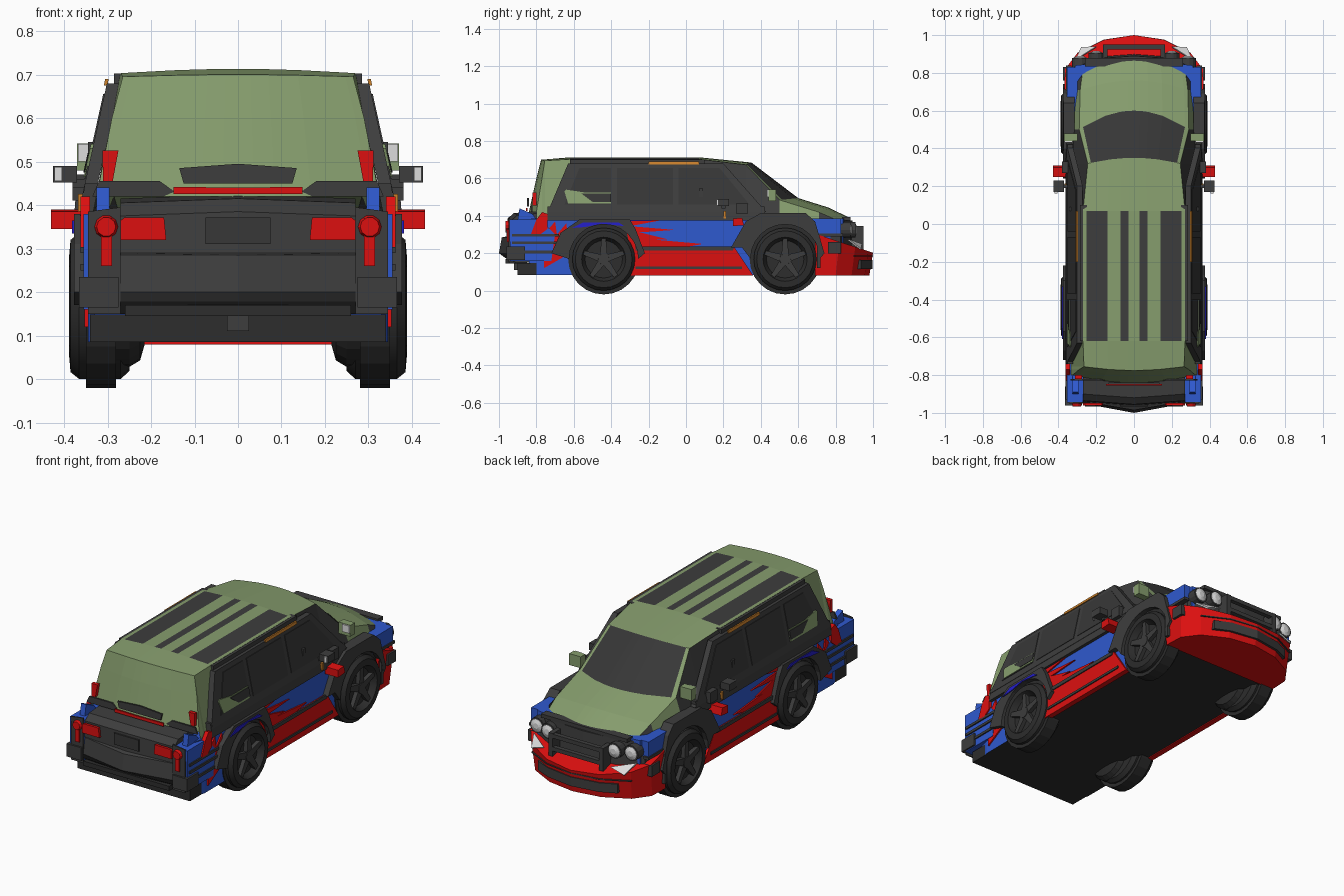
import bpy, bmesh, math
from mathutils import Vector

if "Cube" in bpy.data.objects:
    bpy.data.objects.remove(bpy.data.objects["Cube"])


def material(name, r, g, b):
    m = bpy.data.materials.new(name)
    m.use_nodes = True
    m.diffuse_color = (r, g, b, 1)
    m.node_tree.nodes["Principled BSDF"].inputs["Base Color"].default_value = (r, g, b, 1)
    return m


GREEN = material("sage_green", .24, .34, .155)
TRIM = material("dark_trim", .047, .047, .047)
GLASS = material("tinted_glass", .038, .038, .038)
BLACK = material("rubber_black", .026, .026, .026)
RED = material("red_paint", .72, .005, .005)
BLUE = material("blue_paint", .028, .1, .62)
VIOLET = material("deep_blue", .018, .014, .6)
ORANGE = material("orange", .6, .22, .025)
WHITE = material("lamp_white", .72, .72, .72)


def build(name, verts, faces, mats, mirror=True, rule=None):
    """Mesh object, mirrored across x = 0, coloured by an optional rule."""
    bm = bmesh.new()
    vs = [bm.verts.new(v) for v in verts]
    for i, f in enumerate(faces):
        face = bm.faces.new([vs[k] for k in f])
        face.material_index = rule(i) if rule else 0
    bmesh.ops.recalc_face_normals(bm, faces=bm.faces)
    me = bpy.data.meshes.new(name)
    bm.to_mesh(me)
    bm.free()
    for m in (mats if isinstance(mats, list) else [mats]):
        me.materials.append(m)
    ob = bpy.data.objects.new(name, me)
    bpy.context.collection.objects.link(ob)
    if mirror:
        mod = ob.modifiers.new("mirror", 'MIRROR')
        mod.merge_threshold = .0005
    return ob


def extrude(name, a, b, mats, mirror=True, rule=None):
    """Solid between two matching loops of points."""
    n = len(a)
    faces = [list(range(n)), list(range(n, 2 * n))]
    faces += [[i, (i + 1) % n, n + (i + 1) % n, n + i] for i in range(n)]
    return build(name, a + b, faces, mats, mirror, rule)


def box(name, x, y, z, mat, mirror=True):
    a = [(x[0], y[0], z[0]), (x[1], y[0], z[0]), (x[1], y[1], z[0]), (x[0], y[1], z[0])]
    return extrude(name, a, [(p[0], p[1], z[1]) for p in a], mat, mirror)


def side(z):
    return .345 - max(0, z - .4) * .22


def panel(name, pts, mat, out=.008, thick=.008):
    """Plate that follows the flank, drawn in y and z."""
    return extrude(name, [(side(z) + out - thick, y, z) for y, z in pts],
                   [(side(z) + out, y, z) for y, z in pts], mat)


def profile(name, pts, x0, x1, mat, mirror=True):
    return extrude(name, [(x0, y, z) for y, z in pts], [(x1, y, z) for y, z in pts], mat, mirror)


def rear_plate(name, pts, y, mat, thick=.008):
    return extrude(name, [(x, y, z) for x, z in pts], [(x, y - thick, z) for x, z in pts], mat)


def lathe(name, prof, axis, c, z, mat, n=24):
    verts, faces = [], []
    for a, r in prof:
        for k in range(n):
            t = math.tau * k / n
            u, w = c + r * math.cos(t), z + r * math.sin(t)
            verts.append((a, u, w) if axis == 'x' else (u, a, w))
    for j in range(len(prof) - 1):
        faces += [[j * n + k, j * n + (k + 1) % n, (j + 1) * n + (k + 1) % n, (j + 1) * n + k] for k in range(n)]
    faces += [list(range(n)), list(range((len(prof) - 1) * n, len(prof) * n))]
    return build(name, verts, faces, mat)


# Cabin and bonnet shell: rows of (y, z, half width, edge setback, edge drop)
rows = [(-.84, .42, .325, -.04, 0), (-.80, .60, .29, -.03, 0), (-.775, .70, .265, -.02, .005),
        (-.62, .713, .27, 0, .01), (.07, .713, .27, 0, .01), (.35, .685, .245, .03, .012),
        (.60, .495, .29, .1, .01), (.76, .445, .285, .05, .025), (.875, .39, .27, .05, .02),
        (.88, .34, .28, .05, 0)]
cols = [0, .11, .26, .52, .93, 1]
verts, faces = [], []
for y, z, w, back, drop in rows:
    verts += [(u * w, y - back * u * u, z - drop * u * u) for u in cols]
    verts.append((max(.345 if y < .7 else .32, w), y - back, .33))
n = len(cols) + 1
for r in range(len(rows) - 1):
    faces += [[r * n + c, r * n + c + 1, r * n + n + c + 1, r * n + n + c] for c in range(n - 1)]


def shell_colour(i):
    r, c = divmod(i, n - 1)
    if c == n - 2:
        return 0 if r < 3 or r == 6 else 1
    if r == 3:
        return int(c in (1, 3))
    return 2 if r == 5 and c < 4 else 0


build("cabin_shell", verts, faces, [GREEN, TRIM, GLASS], rule=shell_colour)

# Greenhouse sides
panel("window_frame", [(-.74, .42), (-.63, .68), (.2, .68), (.43, .42)], TRIM, .018, .03)
panel("rear_side_window", [(-.65, .46), (-.57, .655), (-.4, .655), (-.4, .46)], GLASS, .021)
panel("quarter_accent", [(-.65, .53), (-.64, .54), (-.54, .525), (-.4, .525), (-.4, .465), (-.63, .465)], GREEN, .024)
panel("quarter_gap", [(-.56, .52), (-.4, .52), (-.4, .475), (-.5, .475)], GLASS, .027)
panel("middle_window", [(-.37, .46), (-.37, .655), (-.07, .655), (-.07, .46)], GLASS, .021)
panel("front_window", [(-.04, .46), (-.04, .655), (.18, .655), (.34, .46)], GLASS, .021)
panel("roof_edge_light", [(-.2, .675), (-.2, .69), (.07, .69), (.07, .675)], ORANGE, .024)
box("roof_rail", (.25, .285), (-.62, .1), (.675, .702), TRIM)
panel("belt_line", [(-.74, .375), (-.74, .45), (.42, .45), (.42, .375)], TRIM, .018, .03)

# Lower body, with a black floor
half = [(0, -.84), (.33, -.84), (.345, -.78), (.345, .72), (.31, .84), (0, .87)]
extrude("lower_body", [(x, y, .085) for x, y in half], [(x, y, .385) for x, y in half],
        [BLUE, BLACK], rule=lambda i: int(i == 0))
panel("sill", [(-.3, .08), (-.3, .23), (.26, .23), (.36, .08)], RED, .012, .03)
panel("sill_lower_line", [(-.27, .115), (-.27, .128), (.3, .128), (.3, .115)], TRIM, .018)
panel("sill_upper_line", [(-.27, .215), (-.27, .235), (.26, .235), (.25, .215)], TRIM, .018)
panel("flame_low", [(-.3, .23), (-.32, .33), (-.1, .275), (-.16, .272), (.09, .25), (-.02, .23)], RED)
panel("flame_high", [(-.34, .37), (-.14, .375), (-.3, .345), (-.06, .325), (-.2, .315), (-.32, .31)], RED)
panel("flame_shadow", [(-.4, .375), (-.16, .375), (-.27, .352), (-.38, .35)], VIOLET, .005)
panel("flank_flame", [(-.76, .12), (-.76, .3), (-.7, .37), (-.69, .30), (-.64, .36), (-.62, .2)], RED)

# Wheels and arches
arches = {"front": (.53, [(.74, .2), (.69, .37), (.64, .415), (.4, .415), (.32, .37), (.24, .23), (.3, .23)]),
          "rear": (-.44, [(-.22, .2), (-.27, .33), (-.3, .38), (-.57, .38), (-.67, .31), (-.72, .2)])}
for label, (cy, outer) in arches.items():
    arc = [(cy + .185 * math.cos(t), .17 + .185 * math.sin(t))
           for t in [math.pi - math.pi * k / 12 for k in range(13)]]
    panel(label + "_arch", outer + arc, TRIM, .032, .06)
    lathe(label + "_well", [(.28, .19), (.35, .19)], 'x', cy, .17, BLACK)
    tyre = lathe(label + "_tyre", [(.25, .12), (.25, .15), (.27, .168), (.365, .168), (.385, .152),
                                   (.388, .118), (.372, .11), (.355, .1)], 'x', cy, .168, BLACK)
    lathe(label + "_hub", [(.35, .035), (.38, .03)], 'x', cy, .168, TRIM, 10)
    lathe(label + "_inner_wheel", [(.215, .09), (.225, .125), (.25, .14), (.29, .14)], 'x', cy - .05, .168, BLACK)
    for k in range(5):
        t = math.tau * k / 5 + math.pi / 2
        d, s = Vector((0, math.cos(t), math.sin(t))), Vector((0, -math.sin(t), math.cos(t)))
        mid = Vector((0, cy, .168))
        a = [mid + d * r + s * w for r, w in ((.02, -.02), (.112, -.012), (.112, .012), (.02, .02))]
        extrude(label + "_spoke", [v + Vector((.352, 0, 0)) for v in a],
                [v + Vector((.377, 0, 0)) for v in a], TRIM)
    for ob in [tyre]:
        bpy.context.view_layer.objects.active = ob
        ob.select_set(True)
        bpy.ops.object.shade_smooth_by_angle()
        ob.select_set(False)
panel("rear_arch_accent", [(-.61, .335), (-.55, .365), (-.36, .365), (-.33, .345), (-.45, .358), (-.54, .34)], VIOLET, .037)

# Front bumper and intake, following one plan curve
curve = [(0, 1), (.16, .975), (.3, .905), (.365, .82), (.37, .69)]


def slope(y):
    return .305 - (y - .69) * .33


loop = curve + [(0, .69)]
extrude("front_bumper", [(x * .97, y - .02 * (y > .8), .08) for x, y in loop],
        [(x, y, slope(y)) for x, y in loop], RED)


def band(name, pts, z0, z1, mat, out=.006):
    a = [(x, y + out, z0) for x, y in pts] + [(x, y + out, z1) for x, y in pts[::-1]]
    return extrude(name, a, [(x, y - .03, z) for x, y, z in a], mat)


band("bumper_intake", [(0, .992), (.155, .968), (.24, .93)], .115, .165, TRIM)
band("bumper_lip", [(0, 1), (.16, .976), (.3, .906)], .182, .188, TRIM, 0)
box("bumper_side_slot", (.36, .376), (.70, .72), (.12, .28), TRIM)
box("bumper_corner_box", (.33, .375), (.76, .83), (.2, .26), TRIM)
fog = [(.2, .935, .246), (.31, .865, .27), (.28, .93, .22)]
extrude("fog_lamp", fog, [(x, y + .006, z + .005) for x, y, z in fog], WHITE)

# Grille, headlamps and bull bar
grille = [(0, .9), (.2, .885), (.33, .83), (.33, .72), (0, .72)]
extrude("grille", [(x, y, .22) for x, y in grille], [(x, y - .01, .375) for x, y in grille], TRIM)
panel("fender_blue", [(.66, .3), (.66, .385), (.83, .385), (.83, .3)], BLUE, .01, .04)
panel("fender_line", [(.7, .29), (.7, .305), (.84, .305), (.84, .29)], TRIM, .016, .03)
for cx, cy in ((.2, .875), (.285, .85)):
    lathe("headlamp_rim", [(cy - .03, .042), (cy + .03, .042)], 'y', cx, .325, TRIM, 14)
    lathe("headlamp", [(cy, .034), (cy + .032, .034), (cy + .04, .015)], 'y', cx, .325, WHITE, 14)
for z in (.25, .32):
    box("bull_bar", (0, .165), (.925, .95), (z, z + .022), TRIM)
box("bull_bar_post", (.14, .165), (.86, .95), (.22, .345), TRIM)
box("bonnet_edge", (0, .26), (.835, .88), (.375, .395), TRIM)

# Tailgate and rear bumper
gate = [(-.78, .425), (-.92, .415), (-.955, .385), (-.96, .29), (-.985, .285), (-1, .2), (-.97, .178),
        (-.93, .15), (-.78, .15)]
extrude("tailgate", [(0, y, z) for y, z in gate],
        [(.27, y + (.05 if y < -.97 else .02), z - .01 * (z > .38)) for y, z in gate], TRIM)
box("rear_valance", (0, .34), (-.9, -.78), (.085, .148), BLACK)
box("rear_step", (0, .26), (-.965, -.85), (.145, .17), BLACK)
rear_plate("tail_lamp", [(.165, .32), (.27, .32), (.27, .365), (.26, .372), (.17, .372)], -.948, RED, .014)
rear_plate("number_panel", [(0, .31), (.075, .31), (.075, .372), (0, .372)], -.957, GLASS)
rear_plate("brake_bar", [(0, .425), (.148, .425), (.148, .442), (0, .44)], -.848, RED)
rear_plate("rear_window_base", [(0, .45), (.125, .45), (.135, .485), (0, .495)], -.84, TRIM, .009)
rear_plate("gate_shoulder", [(.13, .42), (.335, .42), (.32, .455), (.18, .455)], -.82, TRIM, .009)
rear_plate("window_corner_mark", [(.288, .455), (.31, .455), (.312, .525), (.275, .525)], -.80, RED, .02)
box("tow_block", (0, .025), (-.92, -.89), (.11, .145), TRIM)

# Rear corner blocks
profile("corner_block", [(-.94, .16), (-.945, .38), (-.78, .38), (-.7, .3), (-.72, .16)], .27, .355, BLUE)
rear_plate("corner_back", [(.27, .15), (.345, .15), (.345, .385), (.27, .395)], -.942, TRIM)
rear_plate("corner_lamp", [(.29, .26), (.315, .26), (.315, .37), (.29, .37)], -.95, RED)
lathe("corner_lamp_round", [(-.965, .022), (-.95, .027)], 'y', .303, .35, RED, 10)
box("corner_foot", (.275, .365), (-.96, -.86), (.165, .235), TRIM)
for z in (.2, .25, .29):
    box("corner_slat", (.34, .362), (-.93, -.68), (z, z + .014), TRIM)
profile("corner_fin", [(-.9, .38), (-.89, .44), (-.82, .41), (-.8, .38)], .295, .325, BLUE)
profile("corner_flame", [(-.83, .3), (-.8, .38), (-.77, .42), (-.74, .41), (-.74, .33), (-.78, .3)], .34, .362, RED)

# Mirrors, handles and side fittings
box("side_camera", (.37, .425), (.17, .23), (.452, .49), TRIM)
box("side_camera_arm", (.33, .38), (.19, .21), (.44, .46), TRIM)
rear_plate("side_camera_lens", [(.405, .455), (.422, .455), (.422, .487), (.405, .487)], .17, WHITE)
box("lower_mirror", (.33, .38), (.27, .33), (.41, .47), TRIM)
box("wing_mirror", (.3, .37), (.44, .48), (.48, .542), GREEN)
rear_plate("wing_mirror_glass", [(.325, .5), (.368, .5), (.368, .54), (.325, .54)], .44, WHITE)
profile("red_fin", [(.25, .345), (.25, .385), (.3, .39), (.31, .35)], .35, .43, RED)
box("window_handle", (.3, .345), (.07, .09), (.5, .545), TRIM)
box("side_marker", (.34, .368), (.2, .215), (.385, .425), ORANGE)
